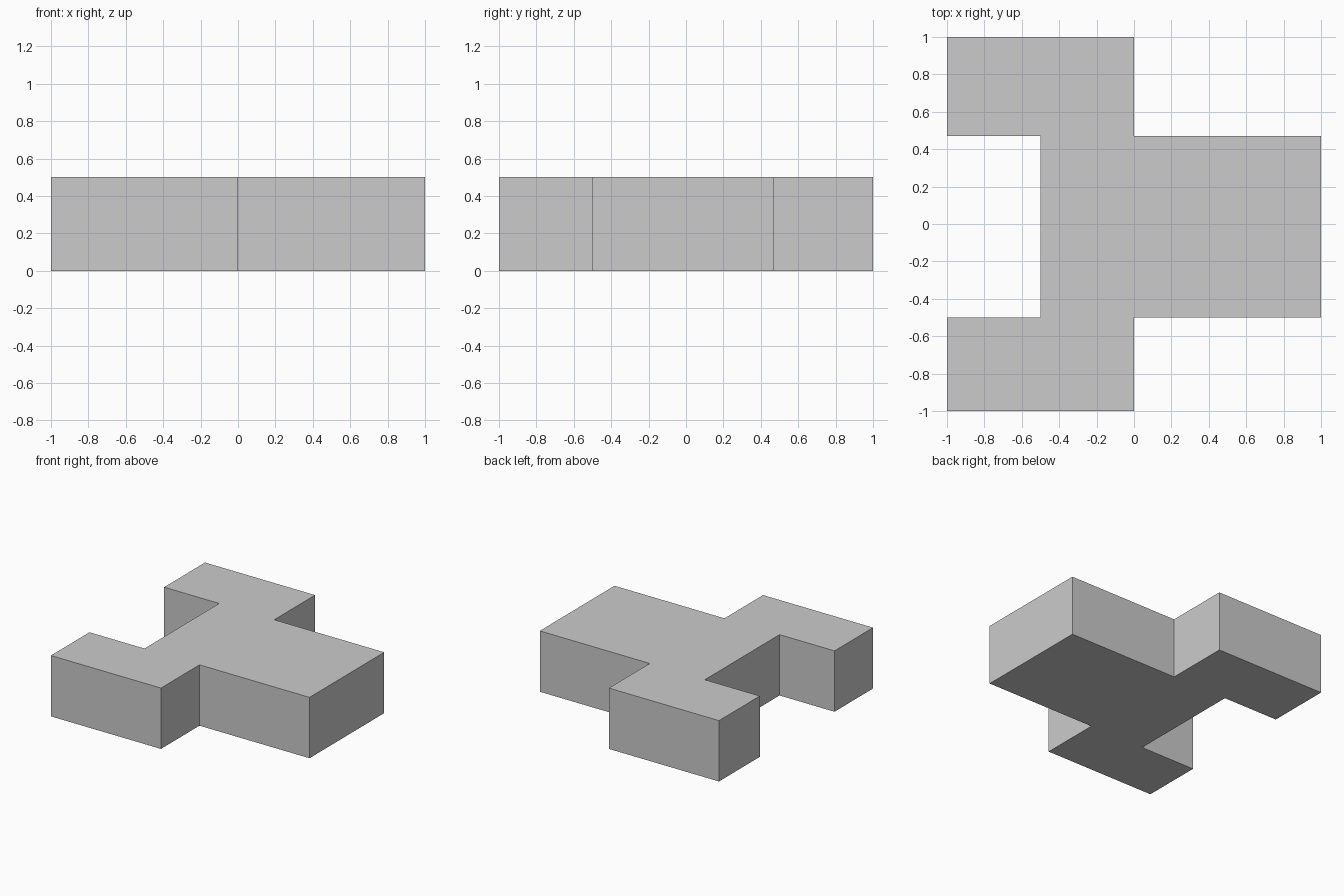
import bpy, bmesh

if "Cube" in bpy.data.objects:
    bpy.data.objects.remove(bpy.data.objects["Cube"])

HEIGHT = 0.5
Y_BACK, Y_FRONT = 0.47, -0.5   # inner edges of the two side arms

# Plan outline, counter-clockwise: front arm, wide block, back arm, left notch
outline = [
    (-1, -1), (0, -1), (0, Y_FRONT), (1, Y_FRONT),
    (1, Y_BACK), (0, Y_BACK), (0, 1), (-1, 1),
    (-1, Y_BACK), (-0.5, Y_BACK), (-0.5, Y_FRONT), (-1, Y_FRONT),
]


def extrude_profile(name, points, height):
    bm = bmesh.new()
    base = bm.faces.new([bm.verts.new((x, y, 0)) for x, y in points])
    top = bmesh.ops.extrude_face_region(bm, geom=[base], use_keep_orig=True)
    verts = [g for g in top["geom"] if isinstance(g, bmesh.types.BMVert)]
    bmesh.ops.translate(bm, verts=verts, vec=(0, 0, height))
    bmesh.ops.recalc_face_normals(bm, faces=bm.faces)
    mesh = bpy.data.meshes.new(name)
    bm.to_mesh(mesh)
    bm.free()
    obj = bpy.data.objects.new(name, mesh)
    bpy.context.collection.objects.link(obj)
    return obj


# Flat block with two arms and a notch
extrude_profile("notched_block", outline, HEIGHT)
